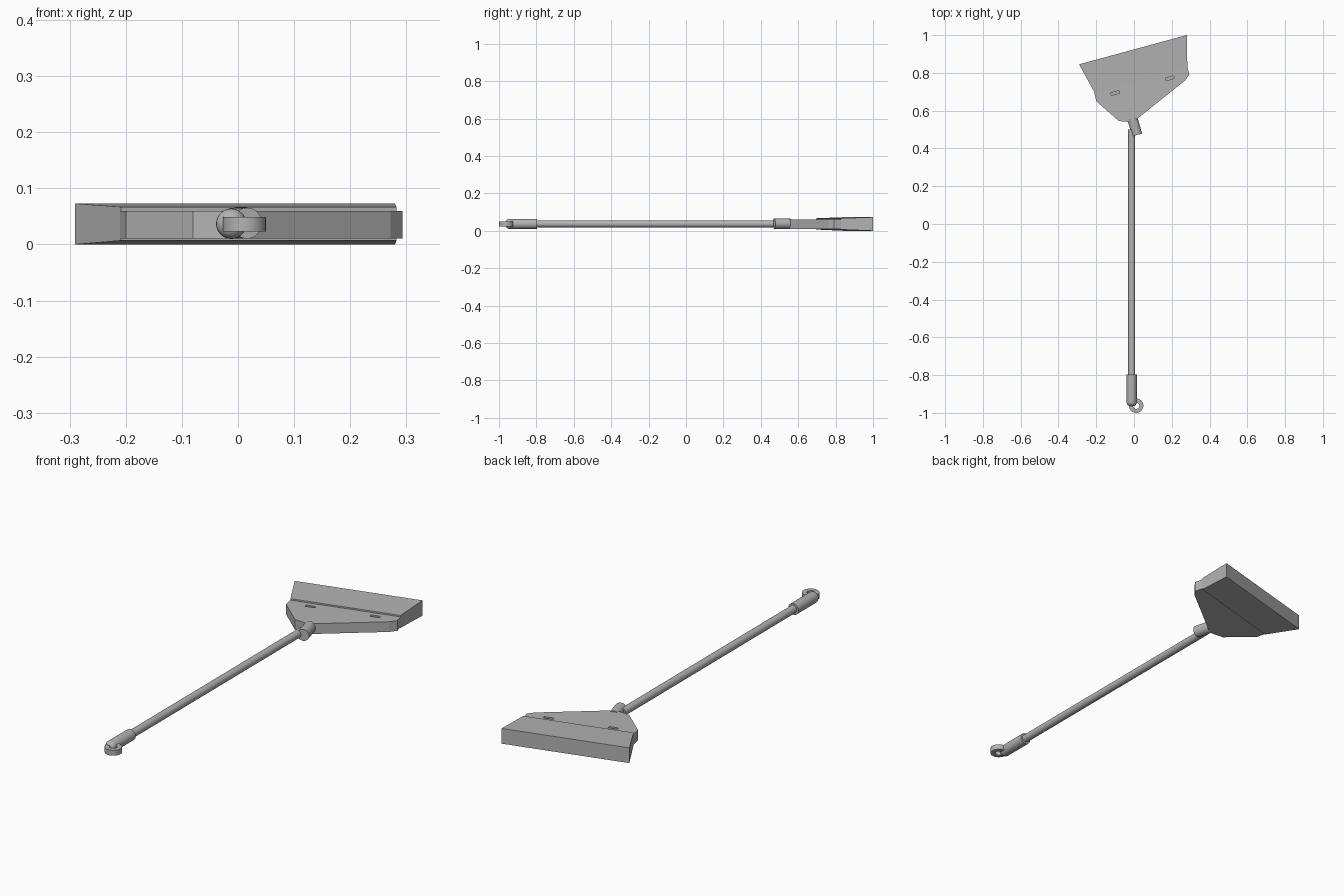
import bpy, bmesh, math
from mathutils import Matrix, Vector

if "Cube" in bpy.data.objects:
    bpy.data.objects.remove(bpy.data.objects["Cube"])

grey = bpy.data.materials.new("plain grey")
grey.use_nodes = True
grey.diffuse_color = (0.45, 0.45, 0.45, 1)
grey.node_tree.nodes["Principled BSDF"].inputs["Base Color"].default_value = (0.45, 0.45, 0.45, 1)

MID_Z = 0.037
TILT = Matrix.Rotation(math.radians(15.2), 4, 'Z')   # slant of the broom head


def finish(name, bm, matrix=Matrix(), smooth=False):
    bmesh.ops.recalc_face_normals(bm, faces=bm.faces)
    bm.transform(matrix)
    mesh = bpy.data.meshes.new(name)
    bm.to_mesh(mesh)
    bm.free()
    mesh.materials.append(grey)
    ob = bpy.data.objects.new(name, mesh)
    bpy.context.collection.objects.link(ob)
    if smooth:
        bpy.ops.object.select_all(action='DESELECT')
        ob.select_set(True)
        bpy.context.view_layer.objects.active = ob
        bpy.ops.object.shade_smooth_by_angle(angle=math.radians(35))
    return ob


def lathe(name, profile, origin, axis, closed=False, steps=40):
    """Spin (radius, height) points about an axis through origin."""
    bm = bmesh.new()
    vs = [bm.verts.new((r, 0, h)) for r, h in profile]
    edges = [bm.edges.new(p) for p in zip(vs, vs[1:])]
    if closed:
        edges.append(bm.edges.new((vs[-1], vs[0])))
    bmesh.ops.spin(bm, geom=vs + edges, cent=(0, 0, 0), axis=(0, 0, 1),
                   angle=math.tau, steps=steps)
    bmesh.ops.remove_doubles(bm, verts=bm.verts, dist=1e-5)
    turn = Vector((0, 0, 1)).rotation_difference(Vector(axis)).to_matrix().to_4x4()
    return finish(name, bm, Matrix.Translation(origin) @ turn, True)


def loft(name, bottom, top, matrix):
    """Solid between two matching outlines."""
    bm = bmesh.new()
    a = [bm.verts.new(p) for p in bottom]
    b = [bm.verts.new(p) for p in top]
    bm.faces.new(a)
    bm.faces.new(b)
    for i in range(len(a)):
        j = (i + 1) % len(a)
        bm.faces.new((a[i], a[j], b[j], b[i]))
    return finish(name, bm, matrix)


# Handle pole
X = -0.012
lathe("handle", [(0, 0), (0.0185, 0), (0.0185, 1.35), (0, 1.35)],
      (X, -0.85, MID_Z), (0, 1, 0))

# Grip sleeve with a rounded end
R, F = 0.027, 0.022
curve = [(R - F + F * math.sin(t), F - F * math.cos(t))
         for t in (math.pi / 2 * i / 6 for i in range(7))]
lathe("grip", [(0, 0)] + curve + [(R, 0.168), (0, 0.168)],
      (X, -0.965, MID_Z), (0, 1, 0))

# Flat hanging ring
lathe("hanging_ring", [(0.017, -0.013), (0.038, -0.013), (0.038, 0.013), (0.017, 0.013)],
      (0.0115, -0.962, 0.036), (0, 0, 1), closed=True)

# Angled collar joining handle and head
lathe("collar", [(0, 0), (0.0275, 0), (0.0275, 0.09), (0, 0.09)],
      (0.016, 0.471, MID_Z + 0.001), TILT @ Vector((0, 1, 0)))

# Head block
outline = [(-0.02, 0.728), (-0.0225, 0.68), (0.0657, 0.547), (0.122, 0.526),
           (0.16, 0.532), (0.462, 0.663), (0.49, 0.686), (0.49, 0.728)]
block = loft("head_block", [(u, v, 0.011) for u, v in outline],
             [(u, v, 0.06) for u, v in outline], TILT)

# Two shallow slots in the top of the block
for i, u in enumerate((0.085, 0.385)):
    bm = bmesh.new()
    bmesh.ops.create_cube(bm, size=1)
    place = TILT @ Matrix.Translation((u, 0.695, 0.06)) @ Matrix.Diagonal((0.045, 0.014, 0.03, 1))
    cutter = finish(f"slot_cutter_{i + 1}", bm, place)
    cutter.hide_render = True
    cutter.hide_set(True)
    cutter.display_type = 'WIRE'
    cut = block.modifiers.new("slot", 'BOOLEAN')
    cut.operation = 'DIFFERENCE'
    cut.solver = 'EXACT'
    cut.object = cutter

# Flared bristles


def section(u0, u1, v, z0, z1):
    return [(u0, v, z0), (u1, v, z0), (u1, v, z1), (u0, v, z1)]


loft("bristles", section(-0.019, 0.49, 0.726, 0.007, 0.067),
     section(-0.059, 0.532, 0.892, 0.0, 0.073), TILT)

# Apply the slot cuts and drop the cutters
bpy.context.view_layer.update()
graph = bpy.context.evaluated_depsgraph_get()
carved = bpy.data.meshes.new_from_object(block.evaluated_get(graph))
block.modifiers.clear()
block.data = carved
for ob in [o for o in bpy.data.objects if o.name.startswith("slot_cutter")]:
    bpy.data.objects.remove(ob)
